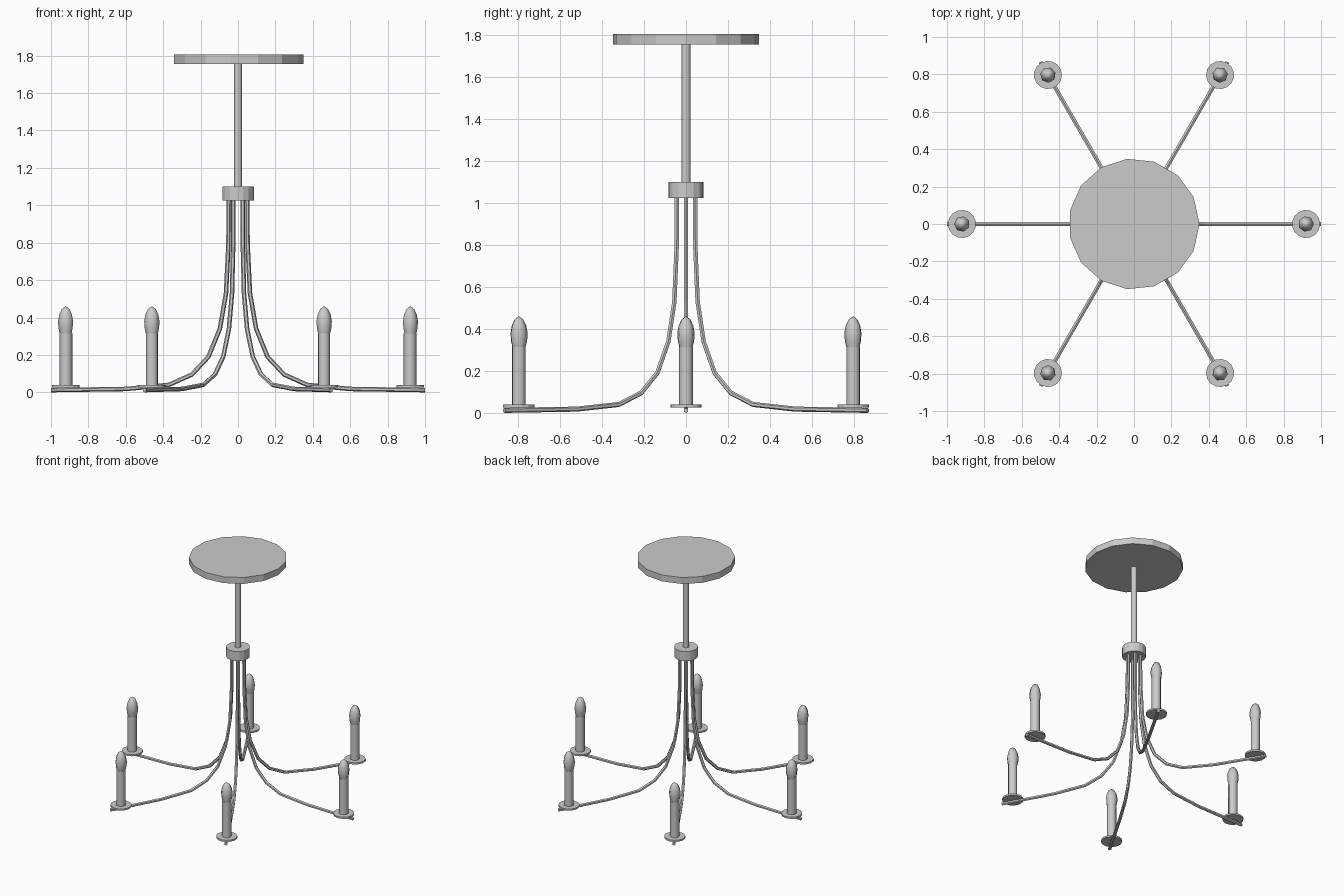
import bpy, bmesh
from math import cos, sin, pi, radians
from mathutils import Matrix

if "Cube" in bpy.data.objects:
    bpy.data.objects.remove(bpy.data.objects["Cube"])

ARMS = 6


def lathe(name, profile, sides, loc=(0, 0), phase=0.0, smooth=None):
    """Revolve (radius, z) points around a vertical axis; radius 0 makes a tip."""
    bm = bmesh.new()
    rings = []
    for r, z in profile:
        n = 1 if r == 0 else sides
        rings.append([bm.verts.new((r * cos(phase + 2 * pi * i / sides),
                                    r * sin(phase + 2 * pi * i / sides), z))
                      for i in range(n)])
    for a, b in zip(rings, rings[1:]):
        for i in range(sides):
            j = (i + 1) % sides
            if len(b) == 1:
                bm.faces.new((a[i], a[j], b[0]))
            else:
                bm.faces.new((a[i], a[j], b[j], b[i]))
    for ring in (rings[0], rings[-1]):
        if len(ring) > 1:
            bm.faces.new(ring)
    bmesh.ops.recalc_face_normals(bm, faces=bm.faces)
    return finish(name, bm, Matrix.Translation((loc[0], loc[1], 0)), smooth)


def sweep(name, path, radius, sides, matrix):
    """Tube along a path of (x, z) points lying in the xz plane."""
    bm = bmesh.new()
    rings = []
    for k, (x, z) in enumerate(path):
        x0, z0 = path[max(k - 1, 0)]
        x1, z1 = path[min(k + 1, len(path) - 1)]
        length = ((x1 - x0) ** 2 + (z1 - z0) ** 2) ** 0.5
        nx, nz = -(z1 - z0) / length, (x1 - x0) / length
        ring = []
        for i in range(sides):
            a = 2 * pi * i / sides
            ring.append(bm.verts.new((x + nx * radius * cos(a), radius * sin(a),
                                      z + nz * radius * cos(a))))
        rings.append(ring)
    for a, b in zip(rings, rings[1:]):
        for i in range(sides):
            j = (i + 1) % sides
            bm.faces.new((a[i], a[j], b[j], b[i]))
    bm.faces.new(rings[0])
    bm.faces.new(rings[-1])
    bmesh.ops.recalc_face_normals(bm, faces=bm.faces)
    return finish(name, bm, matrix, None)


def finish(name, bm, matrix, smooth):
    mesh = bpy.data.meshes.new(name)
    bm.to_mesh(mesh)
    bm.free()
    obj = bpy.data.objects.new(name, mesh)
    obj.matrix_world = matrix
    bpy.context.collection.objects.link(obj)
    if smooth:
        bpy.ops.object.select_all(action='DESELECT')
        obj.select_set(True)
        bpy.context.view_layer.objects.active = obj
        bpy.ops.object.shade_smooth_by_angle(angle=radians(smooth))
    return obj


# Ceiling plate, hanging rod and hub
lathe("ceiling_plate", [(0.35, 1.755), (0.35, 1.805)], 15)
lathe("hanging_rod", [(0.022, 1.09), (0.022, 1.76)], 10, smooth=40)
lathe("hub", [(0.085, 1.025), (0.085, 1.1)], 15)

arm_path = [(0.05, 1.04), (0.051, 0.8), (0.064, 0.53), (0.097, 0.34),
            (0.158, 0.19), (0.247, 0.095), (0.37, 0.04), (0.6, 0.018),
            (1.0, 0.012)]
bulb = [(0.032, 0.31), (0.04, 0.345), (0.042, 0.38), (0.036, 0.415),
        (0.022, 0.445), (0, 0.461)]

# Arms with drip dish, candle and flame bulb
for k in range(ARMS):
    a = 2 * pi * k / ARMS
    spot = (0.92 * cos(a), 0.92 * sin(a))
    sweep(f"arm_{k + 1}", arm_path, 0.012, 6, Matrix.Rotation(a, 4, 'Z'))
    lathe(f"drip_dish_{k + 1}", [(0.075, 0.026), (0.075, 0.039)], 15, spot, a)
    lathe(f"candle_{k + 1}", [(0.034, 0.035), (0.034, 0.315)], 8, spot, a, smooth=50)
    lathe(f"flame_bulb_{k + 1}", bulb, 7, spot, a, smooth=60)
